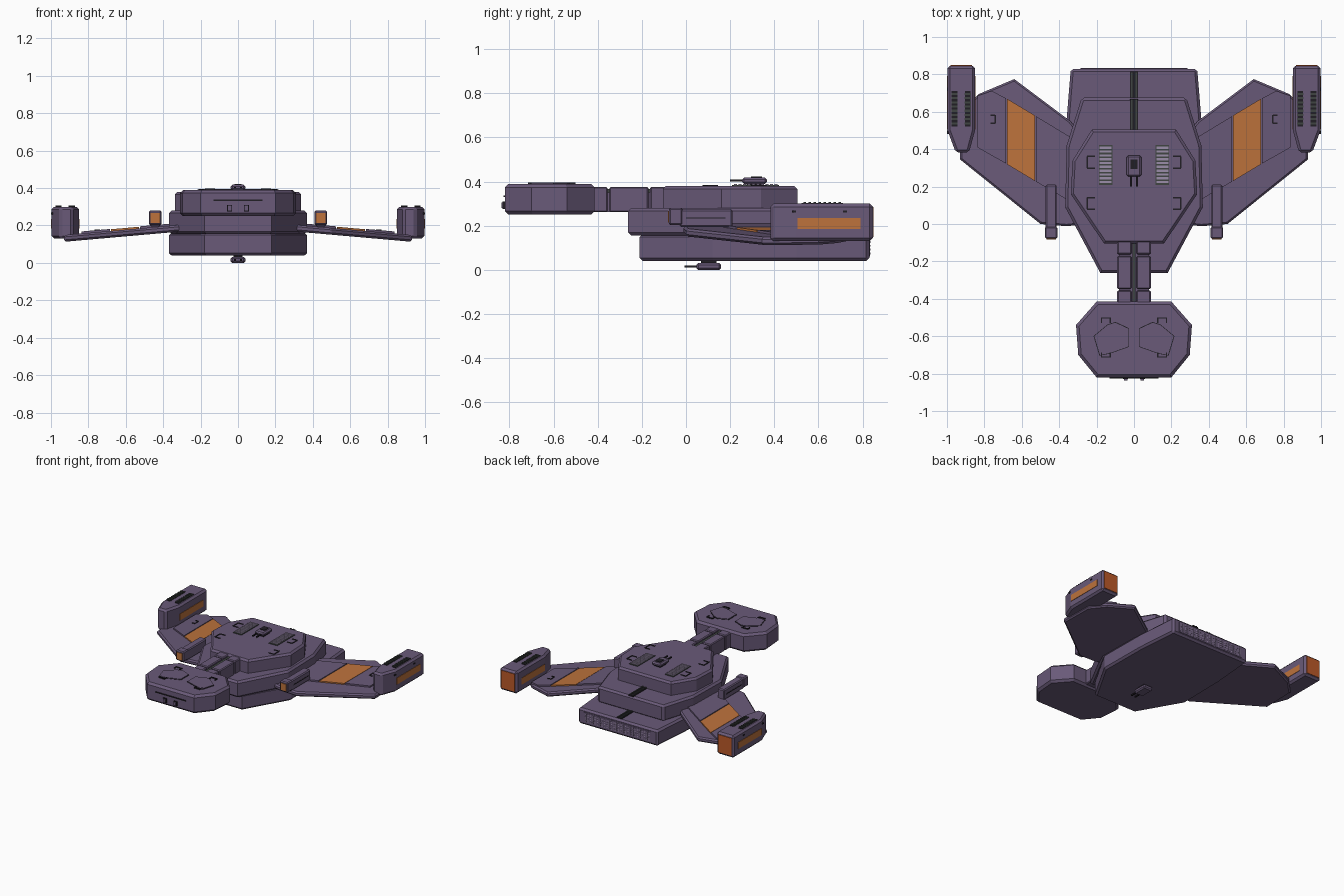
import bpy, bmesh, math
from mathutils import Vector

if "Cube" in bpy.data.objects:
    bpy.data.objects.remove(bpy.data.objects["Cube"], do_unlink=True)


def material(name, r, g, b):
    m = bpy.data.materials.new(name)
    m.use_nodes = True
    m.diffuse_color = (r, g, b, 1)
    m.node_tree.nodes["Principled BSDF"].inputs["Base Color"].default_value = (r, g, b, 1)
    return m


HULL = material("purple hull", 0.142, 0.102, 0.19)
DARK = material("dark trim", 0.015, 0.013, 0.018)
VENT = material("vent grey", 0.05, 0.06, 0.055)
SLAT = material("pale slats", 0.33, 0.27, 0.4)
ORANGE = material("orange panel", 0.51, 0.17, 0.045)
GLOW = material("engine orange", 0.5, 0.1, 0.022)


def finish(name, bm, mat, bevel=0):
    bmesh.ops.recalc_face_normals(bm, faces=bm.faces)
    mesh = bpy.data.meshes.new(name)
    bm.to_mesh(mesh)
    bm.free()
    mesh.materials.append(mat)
    ob = bpy.data.objects.new(name, mesh)
    bpy.context.collection.objects.link(ob)
    if bevel:
        mod = ob.modifiers.new("chamfer", "BEVEL")
        mod.width, mod.segments = bevel, 1
        mod.limit_method, mod.angle_limit = "ANGLE", math.radians(68)
    return ob


def prism(name, outline, low, high, mat=HULL, bevel=0, slope=lambda x: 0):
    """Extrude a plan outline upward, optionally following a sloped base."""
    bm = bmesh.new()
    rings = [[bm.verts.new((x, y, z + slope(x))) for x, y in outline] for z in (low, high)]
    bm.faces.new(rings[0])
    bm.faces.new(rings[1])
    n = len(outline)
    for i in range(n):
        j = (i + 1) % n
        bm.faces.new((rings[0][i], rings[0][j], rings[1][j], rings[1][i]))
    return finish(name, bm, mat, bevel)


def boxes(name, items, mat=HULL, bevel=0):
    """One mesh of boxes, each given as x, y and z ranges."""
    bm = bmesh.new()
    for ranges in items:
        lo = Vector([r[0] for r in ranges])
        hi = Vector([r[1] for r in ranges])
        for v in bmesh.ops.create_cube(bm, size=1)["verts"]:
            v.co = Vector([lo[k] + (hi[k] - lo[k]) * (v.co[k] + 0.5) for k in range(3)])
    return finish(name, bm, mat, bevel)


def span(c, w):
    return (c - w / 2, c + w / 2)


def mx(s, a, b):
    return (min(s * a, s * b), max(s * a, s * b))


def mirrored(half):
    return half + [(-x, y) for x, y in reversed(half)]


def bracket(x, y, w, h, z, open_dir):
    """Three thin strips framing a square, open towards one side."""
    zr, t = (z, z + 0.005), 0.008
    return [(span(x - open_dir * w / 2, t), span(y, h), zr),
            (span(x, w), span(y - h / 2, t), zr), (span(x, w), span(y + h / 2, t), zr)]


# Stacked hull decks
prism("lower_deck", mirrored([(0.18, -0.21), (0.37, 0.12), (0.365, 0.5), (0.338, 0.83)]),
      0.04, 0.162, bevel=0.014)
prism("middle_deck", mirrored([(0.18, -0.262), (0.368, 0.09), (0.36, 0.42), (0.28, 0.675)]),
      0.155, 0.28, bevel=0.014)
prism("upper_deck", mirrored([(0.16, -0.105), (0.338, 0.16), (0.328, 0.34), (0.225, 0.505)]),
      0.26, 0.38, bevel=0.014)

# Neck with a centre groove and cross seams
boxes("neck_core", [((-0.08, 0.08), (-0.46, -0.08), (0.262, 0.35))])
segments = [(-0.45, -0.355), (-0.347, -0.17), (-0.162, -0.08)]
boxes("neck_armour", [(mx(s, 0.014, 0.09), seg, (0.262, 0.376)) for s in (1, -1) for seg in segments],
      bevel=0.006)
boxes("neck_conduit", [((-0.008, 0.008), (-0.44, -0.09), (0.34, 0.366))], VENT)

# Head module
prism("head", mirrored([(0.2, -0.82), (0.298, -0.70), (0.31, -0.54), (0.2, -0.415)]),
      0.25, 0.39, bevel=0.016)
boxes("head_front_slot", [((-0.13, 0.13), (-0.826, -0.815), (0.331, 0.338))], DARK)
boxes("head_port_frames", [(span(s * 0.045, 0.026), (-0.83, -0.815), (0.276, 0.31)) for s in (1, -1)], DARK)
boxes("head_ports", [(span(s * 0.045, 0.018), (-0.836, -0.815), (0.28, 0.306)) for s in (1, -1)])
plate = [(0.03, -0.56), (0.1, -0.528), (0.14, -0.54), (0.212, -0.6), (0.182, -0.70), (0.13, -0.69), (0.03, -0.655)]
centre = Vector((0.12, -0.615))
for s, side in ((1, "left"), (-1, "right")):
    big = [centre + (Vector(p) - centre) * 1.05 for p in plate]
    prism(f"head_plate_edge_{side}", [(s * x, y) for x, y in big], 0.388, 0.392, DARK)
    prism(f"head_plate_{side}", [(s * x, y) for x, y in plate], 0.388, 0.395)
marks = []
for s in (1, -1):
    for y, d in ((-0.515, -1), (-0.7, 1)):
        marks.append((span(s * 0.15, 0.046), span(y - d * 0.012, 0.006), (0.389, 0.397)))
        marks += [(span(s * 0.15 + e * 0.023, 0.006), span(y, 0.028), (0.389, 0.397)) for e in (1, -1)]
boxes("head_plate_clamps", marks, DARK)

# Upper deck fittings
marks = []
for s in (1, -1):
    for y in (0.33, 0.11):
        marks += bracket(s * 0.23, y, 0.042, 0.062, 0.379, -s)
boxes("deck_brackets", marks, DARK)
boxes("grille_beds", [(span(s * 0.152, 0.072), (0.208, 0.422), (0.375, 0.384)) for s in (1, -1)], VENT)
boxes("grille_slats", [(span(s * 0.152, 0.066), span(0.224 + i * 0.0204, 0.012), (0.378, 0.389))
                       for s in (1, -1) for i in range(10)], SLAT)


def turret(name, y, z0, z1, foot):
    """Rotating gun with a chamfered body and twin barrels."""
    mid = (z0 + z1) / 2
    boxes(name + "_base", [(span(0, 0.05), span(y, 0.07), foot)], DARK)
    boxes(name + "_body", [(span(0, 0.078), span(y, 0.112), (z0, z1))], bevel=0.009)
    boxes(name + "_barrels", [(span(s * 0.016, 0.009), (y - 0.11, y - 0.04), span(mid, 0.009))
                              for s in (1, -1)], DARK)
    return mid


turret("top_turret", 0.31, 0.39, 0.418, (0.375, 0.395))
boxes("top_turret_hatch", [(span(0, 0.04), span(0.32, 0.05), (0.415, 0.422))], DARK)
turret("belly_turret", 0.103, 0.0, 0.032, (0.03, 0.045))

# Rear spine and stern window grid
boxes("spine_beds", [((-0.022, 0.022), (0.5, 0.668), (0.275, 0.284)),
                     ((-0.022, 0.022), (0.67, 0.815), (0.157, 0.166))], DARK)
boxes("spine_pipes", [(span(s * 0.012, 0.008), yr, zr) for s in (1, -1)
                      for yr, zr in (((0.5, 0.665), (0.28, 0.29)), ((0.67, 0.81), (0.162, 0.172)))], VENT)
boxes("stern_panel", [((-0.285, 0.285), (0.825, 0.833), (0.06, 0.14))])
boxes("stern_windows", [(span(-0.27 + i * 0.02, 0.008), (0.83, 0.835), span(z, 0.008))
                        for i in range(28) for z in (0.075, 0.092, 0.109, 0.126)], SLAT)


def droop(x):
    return -0.088 * (abs(x) - 0.36)


# Wings, nacelles and cannons on both sides
wing = [(0.3, -0.005), (0.36, -0.012), (0.5, 0.0), (0.93, 0.345), (0.925, 0.6),
        (0.83, 0.695), (0.64, 0.775), (0.34, 0.55), (0.3, 0.5)]
inner = [(0.34, 0.12), (0.525, 0.227), (0.525, 0.577), (0.34, 0.465)]
band = [(0.53, 0.23), (0.68, 0.32), (0.68, 0.67), (0.53, 0.58)]
outer = [(0.685, 0.323), (0.838, 0.41), (0.838, 0.685), (0.76, 0.712), (0.685, 0.672)]
pod = [(0.882, 0.382), (0.953, 0.382), (0.997, 0.5), (0.997, 0.846), (0.85, 0.846), (0.85, 0.5)]
for s, side in ((1, "left"), (-1, "right")):
    def flip(pts):
        return [(s * x, y) for x, y in pts]

    prism(f"wing_{side}", flip(wing), 0.163, 0.199, bevel=0.01, slope=droop)
    prism(f"wing_inner_panel_{side}", flip(inner), 0.19, 0.21, slope=droop)
    prism(f"wing_orange_panel_{side}", flip(band), 0.19, 0.208, ORANGE, slope=droop)
    prism(f"wing_outer_panel_{side}", flip(outer), 0.19, 0.21, slope=droop)
    hatch = 0.209 + droop(0.755)
    boxes(f"wing_hatch_{side}", bracket(s * 0.755, 0.56, 0.024, 0.045, hatch, s), DARK)

    # Wingtip nacelle
    prism(f"nacelle_{side}", flip(pod), 0.13, 0.3, bevel=0.014)
    boxes(f"nacelle_exhaust_{side}", [(mx(s, 0.866, 0.982), (0.84, 0.85), (0.148, 0.284))], GLOW)
    boxes(f"nacelle_strips_{side}", [(mx(s, 0.99, 1.0), (0.505, 0.79), (0.185, 0.235)),
                                     (mx(s, 0.847, 0.857), (0.505, 0.79), (0.185, 0.235))], ORANGE)
    boxes(f"nacelle_vent_beds_{side}", [(span(s * x, 0.03), (0.522, 0.712), (0.295, 0.303))
                                        for x in (0.888, 0.96)], DARK)
    boxes(f"nacelle_vents_{side}", [(span(s * x, 0.034), span(0.538 + i * 0.0225, 0.011), (0.298, 0.308))
                                    for x in (0.888, 0.96) for i in range(8)], VENT)
    boxes(f"nacelle_side_lights_{side}", [(mx(s, 0.99, 0.9995), span(y, 0.018), span(0.265, 0.01))
                                          for y in (0.49, 0.72)], DARK)

    # Wing root cannon
    boxes(f"cannon_{side}", [(mx(s, 0.414, 0.472), (-0.03, 0.21), (0.195, 0.275)),
                             (mx(s, 0.409, 0.477), (-0.078, -0.015), (0.203, 0.28))], bevel=0.007)
    boxes(f"cannon_muzzle_{side}", [(mx(s, 0.418, 0.468), (-0.082, -0.07), (0.214, 0.268))], ORANGE)
    boxes(f"cannon_groove_{side}", [(mx(s, 0.465, 0.474), (0.0, 0.18), (0.232, 0.238))], DARK)
